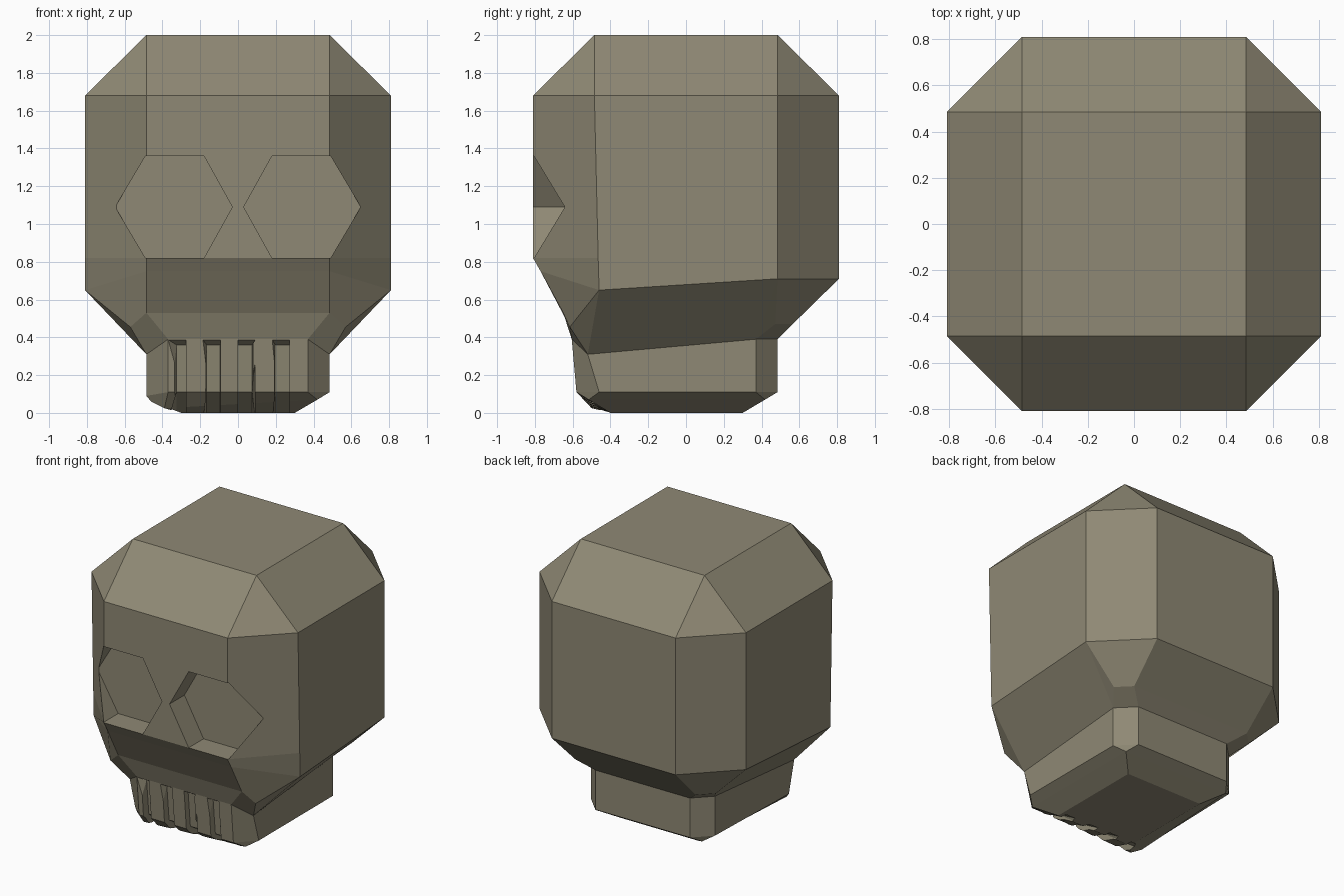
import bpy
import bmesh

if "Cube" in bpy.data.objects:
    bpy.data.objects.remove(bpy.data.objects["Cube"])


def new_object(name, bm):
    bmesh.ops.recalc_face_normals(bm, faces=bm.faces[:])
    mesh = bpy.data.meshes.new(name)
    bm.to_mesh(mesh)
    bm.free()
    ob = bpy.data.objects.new(name, mesh)
    bpy.context.scene.collection.objects.link(ob)
    return ob


def add_prism(bm, near, far):
    """Closed prism between two matching outlines."""
    a = [bm.verts.new(p) for p in near]
    b = [bm.verts.new(p) for p in far]
    n = len(a)
    bm.faces.new(a)
    bm.faces.new(b[::-1])
    for i in range(n):
        j = (i + 1) % n
        bm.faces.new((a[i], b[i], b[j], a[j]))


# Skull body: stacked octagon rings, right half of each ring
# (front, side front, side back, back), bottom to top
rings = [
    [(.30, -.40, 0), (.30, -.40, 0), (.30, .30, 0), (.30, .30, 0)],
    [(.42, -.515, .07), (.42, -.515, .07), (.418, .418, .07), (.418, .418, .07)],
    [(.37, -.58, .11), (.485, -.46, .11), (.485, .37, .11), (.37, .485, .11)],
    [(.37, -.605, .39), (.485, -.52, .31), (.485, .37, .39), (.37, .485, .39)],
    [(.485, -.65, .53), (.57, -.615, .455), (.565, .472, .47), (.472, .565, .47)],
    [(.485, -.77, .75), (.81, -.46, .65), (.81, .485, .71), (.485, .81, .71)],
    [(.485, -.81, .82), (.81, -.465, .82), (.81, .485, .82), (.485, .81, .82)],
    [(.485, -.81, 1.68), (.81, -.485, 1.68), (.81, .485, 1.68), (.485, .81, 1.68)],
    [(.485, -.485, 2), (.485, -.485, 2), (.485, .485, 2), (.485, .485, 2)],
]
bm = bmesh.new()
loops = []
for half in rings:
    full = half + [(-x, y, z) for x, y, z in reversed(half)]
    loops.append([bm.verts.new(p) for p in full])
# The jaw's left front corner hangs a little lower than the right one
loops[1][7].co = (-.39, -.50, .025)
loops[1][6].co = (-.46, -.47, .06)
loops[2][6].co.z = .09
for k, (lo, hi) in enumerate(zip(loops, loops[1:])):
    for i in range(8):
        j = (i + 1) % 8
        if k in (3, 4) and i in (1, 5):
            continue
        bm.faces.new((lo[i], lo[j], hi[j], hi[i]))
# Slopes under the sides: one plane with a small triangle at each end
for f, b in ((1, 2), (6, 5)):
    jaw, mid, top = loops[3], loops[4], loops[5]
    bm.faces.new((jaw[f], jaw[b], top[b], top[f]))
    bm.faces.new((jaw[f], top[f], mid[f]))
    bm.faces.new((jaw[b], mid[b], top[b]))
bm.faces.new(loops[0][::-1])
bm.faces.new(loops[-1])
bmesh.ops.remove_doubles(bm, verts=bm.verts[:], dist=0.0005)
bmesh.ops.dissolve_degenerate(bm, edges=bm.edges[:], dist=0.0005)
skull = new_object("skull", bm)

# Eye sockets: hexagonal prisms pressed into the front
bm = bmesh.new()
hexagon = [(.65, 1.09), (.49, 1.36), (.18, 1.36), (.03, 1.09), (.18, .82), (.49, .82)]
for s in (1, -1):
    add_prism(bm, [(s * x, -1, z) for x, z in hexagon],
              [(s * x, -.643, z) for x, z in hexagon])
eye_cutter = new_object("eye_socket_cutter", bm)

# Gaps between the teeth: the jaw profile set back, one wall slanted
bm = bmesh.new()
front = [(-.603, .386), (-.58, .11), (-.34, -.037)]
floor = [(-.56, .36), (-.535, .11), (-.30, -.034)]
for x0, x1, f0, f1 in ((-.368, -.275, -.325, -.276), (-.185, -.093, -.166, -.094),
                       (.0, .09, .001, .075), (.182, .273, .197, .272)):
    add_prism(bm,
              [(x0, -.7, .386), (x0, *front[0]), (f0, *floor[0]), (f0, *floor[1]),
               (f0, *floor[2]), (x0, *front[2]), (x0, -.7, -.037)],
              [(x1, -.7, .386), (x1, *front[0]), (f1, *floor[0]), (f1, *floor[1]),
               (f1, *floor[2]), (x1, *front[2]), (x1, -.7, -.037)])
bmesh.ops.triangulate(bm, faces=bm.faces[:])
teeth_cutter = new_object("tooth_gap_cutter", bm)

# Cut and bake
for cutter in (eye_cutter, teeth_cutter):
    cutter.hide_render = True
    mod = skull.modifiers.new(cutter.name, 'BOOLEAN')
    mod.operation = 'DIFFERENCE'
    mod.solver = 'EXACT'
    mod.object = cutter
bpy.context.view_layer.update()
baked = bpy.data.meshes.new_from_object(
    skull.evaluated_get(bpy.context.evaluated_depsgraph_get()))
skull.modifiers.clear()
skull.data = baked
for cutter in (eye_cutter, teeth_cutter):
    bpy.data.objects.remove(cutter)

# Dull stone colour
stone = bpy.data.materials.new("stone")
stone.diffuse_color = (.275, .25, .176, 1)
stone.use_nodes = True
stone.node_tree.nodes["Principled BSDF"].inputs["Base Color"].default_value = stone.diffuse_color
skull.data.materials.clear()
skull.data.materials.append(stone)
